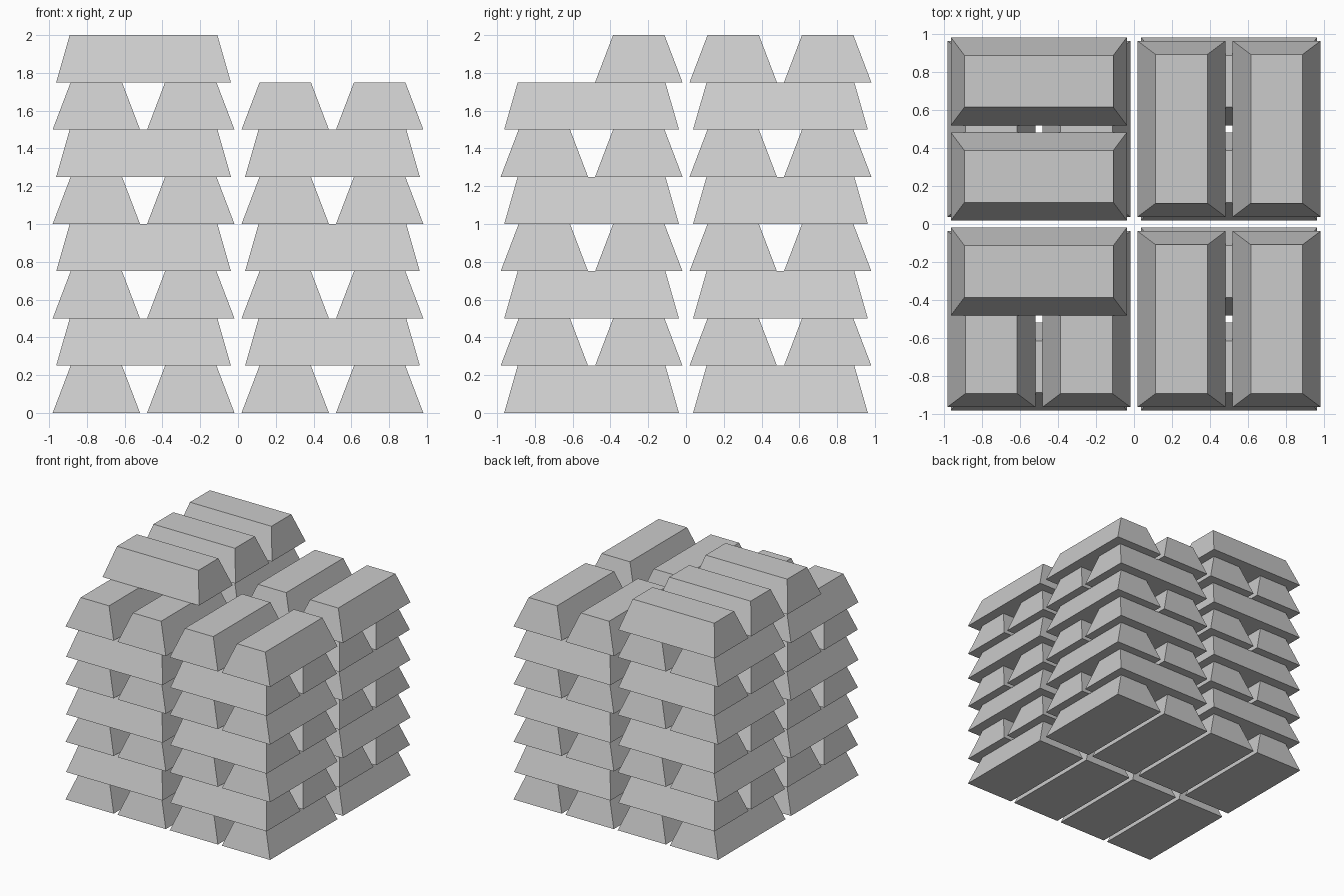
import bpy
from math import pi

if "Cube" in bpy.data.objects:
    bpy.data.objects.remove(bpy.data.objects["Cube"])

H = 0.25                      # bar height
BOTTOM = (0.4625, 0.925)      # footprint: width, length
TOP = (0.272, 0.782)          # top face: width, length

# Shared tapered bar mesh, long axis on y
verts = [(sx * w / 2, sy * l / 2, z)
         for (w, l), z in ((BOTTOM, 0), (TOP, H))
         for sx, sy in ((-1, -1), (1, -1), (1, 1), (-1, 1))]
faces = [(3, 2, 1, 0), (4, 5, 6, 7)]
faces += [(i, (i + 1) % 4, (i + 1) % 4 + 4, i + 4) for i in range(4)]
bar_mesh = bpy.data.meshes.new("bar")
bar_mesh.from_pydata(verts, [], faces)


def add_bar(x, y, layer, along_x):
    bar = bpy.data.objects.new(f"bar_layer_{layer + 1}", bar_mesh)
    bar.location = (x, y, layer * H)
    bar.rotation_euler.z = pi / 2 if along_x else 0
    bpy.context.collection.objects.link(bar)


# Four stacks of paired bars, direction alternating each layer
for layer in range(7):
    along_x = layer % 2 == 1
    for side in (-0.75, -0.25, 0.25, 0.75):
        for end in (-0.5, 0.5):
            x, y = (end, side) if along_x else (side, end)
            add_bar(x, y, layer, along_x)

# Incomplete top layer on the left stacks
for y in (-0.25, 0.25, 0.75):
    add_bar(-0.5, y, 7, True)
